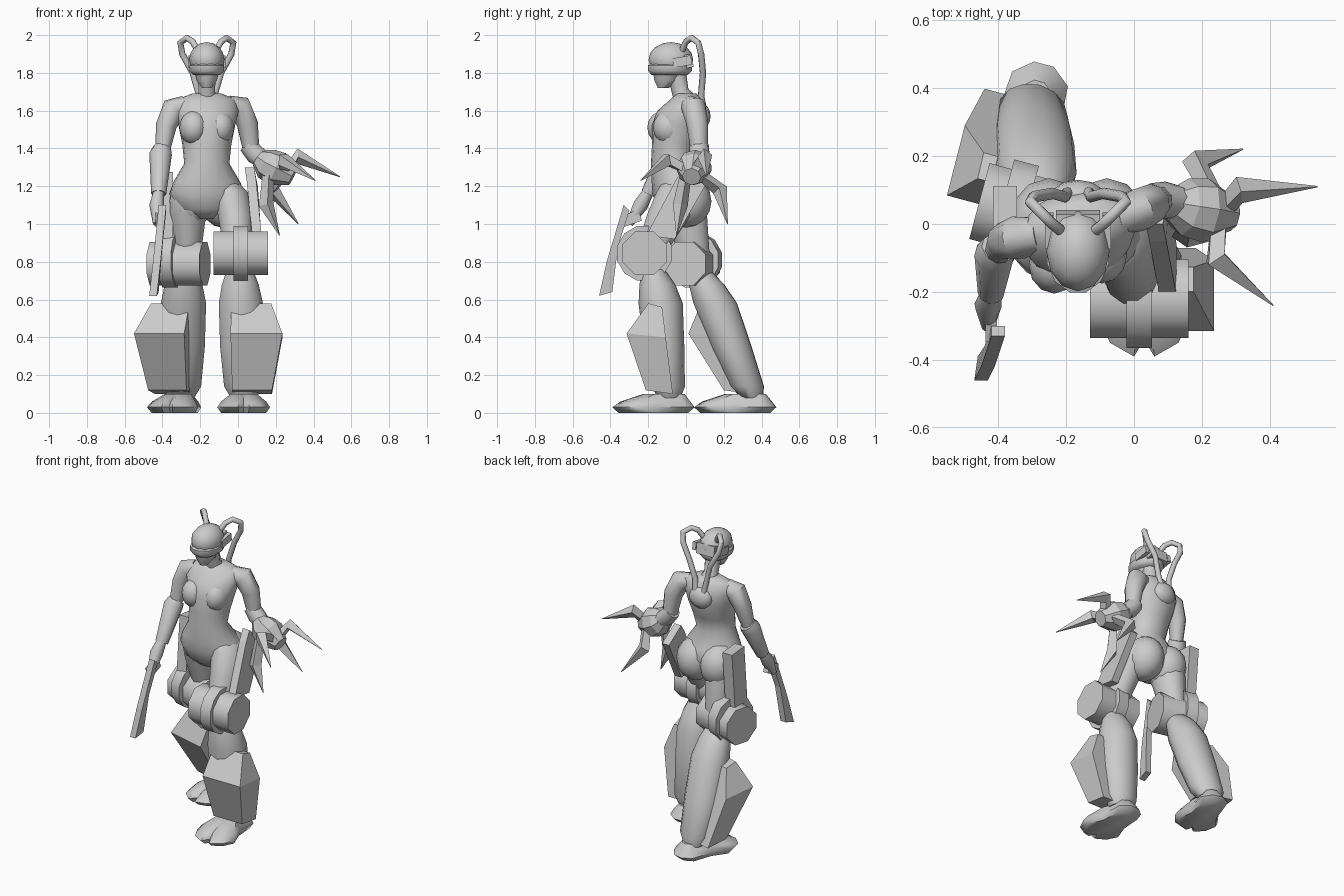
import bpy, bmesh, math
from mathutils import Vector, Matrix

default_cube = bpy.data.objects.get("Cube")
if default_cube:
    bpy.data.objects.remove(default_cube)

colour = (.6, .6, .6, 1)
grey = bpy.data.materials.new("plain grey")
grey.use_nodes = True
grey.diffuse_color = colour
grey.node_tree.nodes["Principled BSDF"].inputs["Base Color"].default_value = colour


def finish(name, bm, smooth=True):
    """Turn a bmesh into a coloured object."""
    bmesh.ops.recalc_face_normals(bm, faces=bm.faces)
    mesh = bpy.data.meshes.new(name)
    bm.to_mesh(mesh)
    bm.free()
    mesh.materials.append(grey)
    obj = bpy.data.objects.new(name, mesh)
    bpy.context.collection.objects.link(obj)
    if smooth:
        bpy.ops.object.select_all(action="DESELECT")
        obj.select_set(True)
        bpy.context.view_layer.objects.active = obj
        bpy.ops.object.shade_smooth_by_angle(angle=math.radians(50))


def skin(name, loops, smooth=True):
    """Join equal loops of points into a closed surface."""
    bm = bmesh.new()
    rings = [[bm.verts.new(point) for point in loop] for loop in loops]
    for lower, upper in zip(rings, rings[1:]):
        for i in range(len(lower)):
            bm.faces.new((lower[i - 1], lower[i], upper[i], upper[i - 1]))
    bm.faces.new(rings[0])
    bm.faces.new(rings[-1])
    finish(name, bm, smooth)


def ellipse(sides, width, depth):
    angles = [math.tau * (i + .5) / sides for i in range(sides)]
    return [Vector((width * math.cos(a), depth * math.sin(a), 0)) for a in angles]


def loft(name, rings, sides=12, yaw=0):
    """Level ellipses: x, y, z, half width, half depth."""
    turn = Matrix.Rotation(math.radians(yaw), 3, "Z")
    skin(name, [[Vector(centre) + turn @ p for p in ellipse(sides, width, depth)]
                for *centre, width, depth in rings])


def pipe(name, path, sides=10, smooth=True):
    """Round sections square to a path: x, y, z, radius."""
    points = [Vector(p[:3]) for p in path]
    heading = Vector((0, 0, 1))
    turn = heading.rotation_difference(heading)
    loops = []
    for k, centre in enumerate(points):
        ahead = points[min(k + 1, len(points) - 1)] - points[max(k - 1, 0)]
        turn = heading.rotation_difference(ahead) @ turn
        heading = ahead
        radius = path[k][3]
        loops.append([centre + turn @ p for p in ellipse(sides, radius, radius)])
    skin(name, loops, smooth)


def slab(name, outline, thickness):
    """Flat outline thickened along x."""
    offset = Vector((thickness / 2, 0, 0))
    skin(name, [[Vector(p) - offset for p in outline], [Vector(p) + offset for p in outline]], False)


def box(name, centre, size, tilt=0):
    bm = bmesh.new()
    bmesh.ops.create_cube(bm, size=1, matrix=Matrix.Translation(centre)
                          @ Matrix.Rotation(math.radians(tilt), 4, "X") @ Matrix.Diagonal((*size, 1)))
    finish(name, bm, False)


def ball(name, centre, size):
    bm = bmesh.new()
    bmesh.ops.create_uvsphere(bm, u_segments=12, v_segments=8, radius=1,
                              matrix=Matrix.Translation(centre) @ Matrix.Diagonal((*size, 1)))
    finish(name, bm)


def drum(name, centre, radius, length, yaw, sides):
    """Cylinder lying along x, then turned about z."""
    turn = Matrix.Rotation(math.radians(yaw), 4, "Z") @ Matrix.Rotation(math.pi / 2, 4, "Y")
    bm = bmesh.new()
    bmesh.ops.create_cone(bm, cap_ends=True, segments=sides, radius1=radius, radius2=radius, depth=length,
                          matrix=Matrix.Translation(centre) @ turn @ Matrix.Rotation(math.pi / sides, 4, "Z"))
    finish(name, bm)


# Torso and neck
mid = -.165
loft("torso", [(mid, -.04, 1.03, .06, .06), (mid, -.04, 1.08, .16, .11), (mid, -.04, 1.16, .2, .135),
               (mid, -.05, 1.22, .18, .13), (mid, -.08, 1.32, .12, .105), (mid, -.06, 1.42, .13, .12),
               (mid, -.04, 1.52, .15, .14), (mid, -.025, 1.6, .17, .125),
               (mid, 0, 1.66, .16, .08), (mid, 0, 1.69, .08, .055)], 16, yaw=10)
pipe("neck", [(mid, 0, 1.65, .06), (mid, -.03, 1.7, .045), (mid, -.05, 1.8, .05)])
ball("back_port", (mid, .08, 1.57), (.08, .05, .07))

# Head and helmet
face_y = -.085
loft("face", [(mid, -.12, 1.72, .025, .03), (mid, -.1, 1.76, .055, .07), (mid, face_y, 1.85, .08, .1)])
loft("visor", [(mid, face_y, z, .095 - inset, .12 - inset)
               for z, inset in ((1.79, .02), (1.81, 0), (1.84, 0), (1.85, .02))])
ball("helmet", (mid, -.08, 1.87), (.093, .118, .093))
box("helmet_back", (mid, 0, 1.86), (.13, .07, .07), 10)

# Paired details of the head and body, with cables arching over to the back
for side, s in (("right", -1), ("left", 1)):
    ball(f"{side}_chest", (mid + s * .07, -.105 + s * .015, 1.51), (.075, .085, .09))
    ball(f"{side}_buttock", (mid + s * .085, 0, 1.12), (.12, .135, .14))
    box(f"{side}_ear_guard", (mid + s * .085, -.02, 1.86), (.025, .1, .05), 10)
    pipe(f"{side}_cable", [(mid + s * out, y, z, .017) for out, y, z in (
        (.05, -.02, 1.92), (.075, 0, 1.965), (.105, .03, 1.985), (.14, .065, 1.96),
        (.13, .08, 1.9), (.075, .09, 1.8), (.04, .08, 1.68), (.025, .1, 1.58))], 8)

# Right arm, reaching forward and down with a pistol
pipe("right_upper_arm", [(-.28, -.03, 1.63, .05), (-.34, -.04, 1.61, .065), (-.38, -.05, 1.52, .055), (-.4, -.08, 1.39, .04)])
pipe("right_forearm", [(-.4, -.07, 1.4, .05), (-.41, -.09, 1.37, .06), (-.42, -.2, 1.16, .04)])
pipe("right_hand", [(-.42, -.2, 1.17, .03), (-.43, -.24, 1.1, .04), (-.43, -.3, 1, .02)])
slab("pistol_barrel", [(-.4, -.33, 1.1), (-.4, -.3, 1.07), (-.42, -.36, .88), (-.44, -.39, .64),
                       (-.45, -.46, .62), (-.43, -.42, .8)], .04)
box("pistol_grip", (-.42, -.29, 1.03), (.035, .1, .06), 20)

# Left arm with clawed gauntlet
pipe("left_upper_arm", [(-.05, .02, 1.63, .05), (.01, .04, 1.62, .065), (.05, .06, 1.53, .058), (.07, .07, 1.39, .045)])
pipe("left_forearm", [(.05, .07, 1.42, .05), (.09, .07, 1.37, .055), (.16, .06, 1.32, .045)])
pipe("gauntlet", [(.11, .06, 1.35, .05), (.15, .05, 1.32, .085), (.21, .04, 1.29, .095), (.29, .03, 1.25, .05)], 8, False)
claws = {"middle_claw": ((.26, .04, 1.28), (.31, .1, 1.36), (.54, .11, 1.25)),
         "rear_claw": ((.23, .09, 1.25), (.18, .18, 1.18), (.32, .22, 1)),
         "front_claw": ((.25, 0, 1.29), (.24, -.1, 1.34), (.41, -.24, 1.23)),
         "thumb_claw": ((.16, 0, 1.27), (.15, -.03, 1.1), (.22, -.05, .94))}
for name, joints in claws.items():
    pipe(name, [(*joint, radius) for joint, radius in zip(joints, (.03, .04, .002))], 4, False)

# Thighs with side plates
loft("right_thigh", [(-.265, .05, .8, .065, .08), (-.265, 0, 1.05, .1, .115),
                     (-.26, -.03, 1.17, .1, .12), (-.24, -.04, 1.25, .05, .07)])
loft("left_thigh", [(0, -.2, .82, .07, .08), (-.015, -.09, 1.05, .095, .12),
                    (-.04, -.04, 1.17, .095, .12), (-.08, -.04, 1.25, .05, .07)])
slab("left_thigh_plate", [(.06, 0, 1.3), (.08, .1, 1.2), (.1, -.06, .92), (.1, -.21, .94), (.07, -.05, 1.24)], .05)
box("right_holster", (-.38, .03, 1.08), (.07, .13, .38), -5)


def lower_leg(side, s, ankle, knee, joint, band, yaw):
    """Drum knee, calf, shin armour and foot around the ankle to knee line."""
    turn = Matrix.Rotation(math.radians(yaw), 3, "Z")
    ankle, knee, joint = Vector(ankle), Vector(knee), Vector(joint)

    def place(out, forward, z):
        on_axis = ankle.lerp(knee, (z - ankle.z) / (knee.z - ankle.z))
        return on_axis + turn @ Vector((s * out, -forward, 0))

    # Knee drum with a raised band
    drum(f"{side}_knee", joint, .125, .29, yaw, 8)
    drum(f"{side}_knee_band", joint + turn @ Vector((s * band, 0, band / 2)), .15, .075, yaw, 12)

    # Calf, fuller at the back below the knee
    loft(f"{side}_calf", [(*place(0, -back, z), width, width * .85 + back) for z, width, back in
                          ((.08, .07, 0), (.14, .105, 0), (.35, .12, .005), (.58, .12, .015),
                           (.68, .1, .01), (.76, .07, 0))], 14, yaw)

    # Faceted shin armour, four corners at each level
    levels = []
    for z, inner, outer, front in ((.12, -.06, .15, .12), (.42, -.06, .215, .185), (.58, -.05, .16, .05)):
        levels.append([place(inner, front, z), place(outer, front, z), place(outer, -.02, z - .02), place(inner, -.02, z - .02)])
    skin(f"{side}_shin_armour", levels, False)

    # Cloven foot
    half = [(.03, .215), (.085, .17), (.095, .02), (.14, -.1), (.1, -.18), (.03, -.22)]
    outline = half + [(0, -.17)] + [(-x, y) for x, y in reversed(half)]
    middle = ankle + turn @ Vector((0, -.08, 0))
    loops = []
    for scale, shift, z in ((.85, 0, 0), (1, 0, .03), (.85, .01, .06), (.5, .055, .1)):
        loops.append([Vector((middle.x, middle.y, z)) + turn @ Vector((x * scale, y * scale + shift, 0))
                      for x, y in outline])
    skin(f"{side}_foot", loops)


lower_leg("left", 1, (.03, -.09, .1), (.01, -.17, .75), (.015, -.22, .845), 0, 0)
lower_leg("right", -1, (-.3, .34, .1), (-.29, .07, .75), (-.315, .03, .79), .04, -15)
